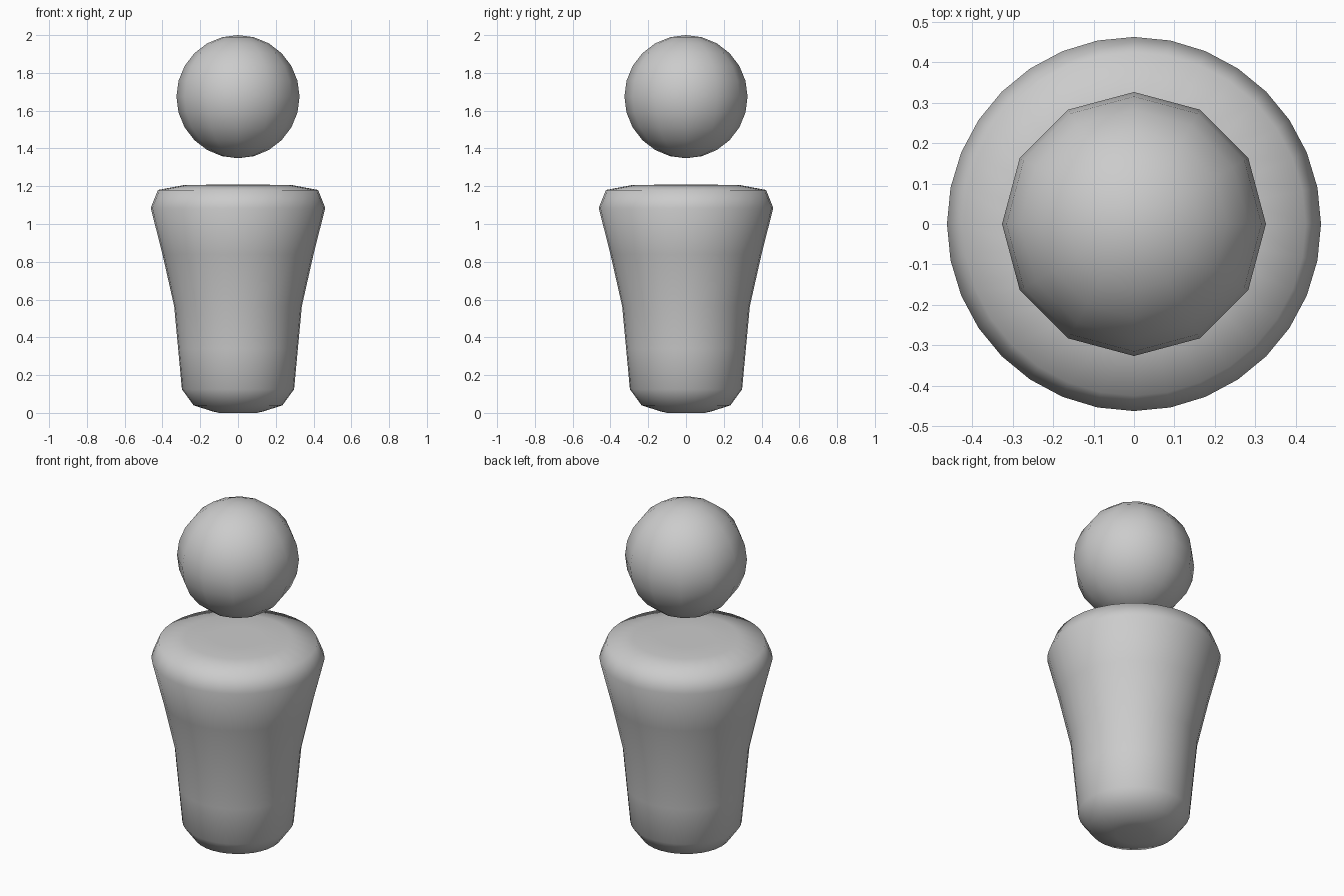
import bpy, bmesh, math

if "Cube" in bpy.data.objects:
    bpy.data.objects.remove(bpy.data.objects["Cube"])


def finish(name, bm):
    bmesh.ops.recalc_face_normals(bm, faces=bm.faces)
    for f in bm.faces:
        f.smooth = True
    mesh = bpy.data.meshes.new(name)
    bm.to_mesh(mesh)
    bm.free()
    obj = bpy.data.objects.new(name, mesh)
    bpy.context.collection.objects.link(obj)
    return obj


def lathe(name, profile, sides):
    """Revolve (radius, height) points; close both ends with caps."""
    bm = bmesh.new()
    rings = [[bm.verts.new((r * math.cos(2 * math.pi * i / sides),
                            r * math.sin(2 * math.pi * i / sides), z))
              for i in range(sides)] for r, z in profile]
    for a, b in zip(rings, rings[1:]):
        for i in range(sides):
            j = (i + 1) % sides
            bm.faces.new((a[i], a[j], b[j], b[i]))
    bm.faces.new(rings[0][::-1])
    bm.faces.new(rings[-1])
    return finish(name, bm)


# Tapered body with rounded base and shoulders
lathe("body", [(0.10, 0.0), (0.135, 0.008), (0.235, 0.04), (0.297, 0.125),
               (0.317, 0.34), (0.338, 0.565), (0.40, 0.84), (0.462, 1.085),
               (0.424, 1.18), (0.28, 1.207), (0.14, 1.208)], 32)

# Floating round head
bm = bmesh.new()
bmesh.ops.create_uvsphere(bm, u_segments=12, v_segments=12, radius=0.326)
head = finish("head", bm)
head.location.z = 1.674
